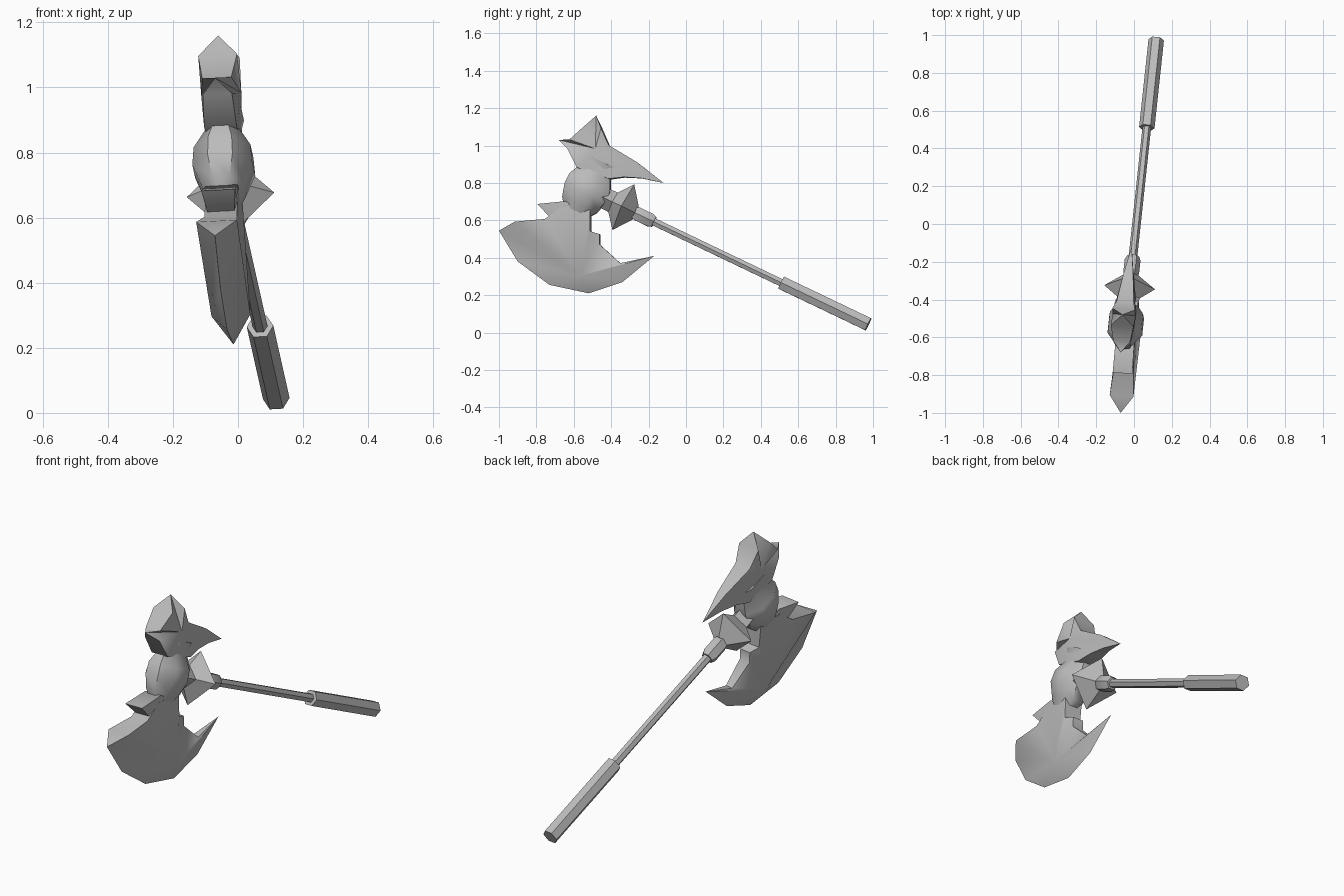
import bpy, bmesh, math
from mathutils import Vector

old = bpy.data.objects.get("Cube")
if old:
    bpy.data.objects.remove(old)

steel = bpy.data.materials.new("plain_grey")
steel.use_nodes = True
grey = (0.5, 0.5, 0.5, 1)
steel.diffuse_color = grey
steel.node_tree.nodes["Principled BSDF"].inputs["Base Color"].default_value = grey

# Slightly tilted frame: N across the blade, D down the handle, E towards the horn
N = Vector((1, -0.082, 0.053)).normalized()
D = Vector((0.107, 1, -0.478)).normalized()
E = N.cross(D).normalized()


def on_plane(y, z, off=0.0):
    """Point on the weapon's middle plane, pushed sideways by off."""
    return Vector((0.04 + 0.082 * y - 0.053 * z, y, z)) + N * off


def on_axis(y):
    """Point on the handle axis."""
    return on_plane(y, 0.51 - 0.478 * y)


def finish(name, bm, angle):
    bmesh.ops.recalc_face_normals(bm, faces=bm.faces[:])
    mesh = bpy.data.meshes.new(name)
    bm.to_mesh(mesh)
    bm.free()
    mesh.materials.append(steel)
    obj = bpy.data.objects.new(name, mesh)
    bpy.context.collection.objects.link(obj)
    bpy.ops.object.select_all(action='DESELECT')
    obj.select_set(True)
    bpy.context.view_layer.objects.active = obj
    bpy.ops.object.shade_smooth_by_angle(angle=math.radians(angle))
    return obj


def loft(name, sections, u, v, sides, phase=0.0, angle=40):
    """Capped loft through (centre, radius along u, radius along v) sections."""
    bm = bmesh.new()
    rings = []
    for centre, ru, rv in sections:
        ring = []
        for i in range(sides):
            a = phase + math.tau * i / sides
            ring.append(bm.verts.new(centre + u * ru * math.cos(a) + v * rv * math.sin(a)))
        rings.append(ring)
    for a, b in zip(rings, rings[1:]):
        for i in range(sides):
            j = (i + 1) % sides
            bm.faces.new((a[i], a[j], b[j], b[i]))
    bm.faces.new(rings[0])
    bm.faces.new(rings[-1])
    return finish(name, bm, angle)


def rod(name, profile, sides, phase=0.0, angle=40):
    return loft(name, [(on_axis(y), r, r) for y, r in profile], N, E, sides, phase, angle)


def plate(name, rim, hub, angle=50):
    """Wedge from a rim of (y, z, half thickness); zero thickness is a sharp edge."""
    bm = bmesh.new()
    sides = []
    for s in (1, -1):
        ring = [bm.verts.new(on_plane(y, z, s * h)) for y, z, h in rim]
        mid = bm.verts.new(on_plane(hub[0], hub[1], s * hub[2]))
        for a, b in zip(ring, ring[1:] + ring[:1]):
            bm.faces.new((a, b, mid))
        sides.append(ring)
    a, b = sides
    for i in range(len(rim)):
        j = (i + 1) % len(rim)
        if rim[i][2] or rim[j][2]:
            bm.faces.new((a[i], a[j], b[j], b[i]))
    bmesh.ops.remove_doubles(bm, verts=bm.verts[:], dist=0.0005)
    return finish(name, bm, angle)


# Handle
rod("shaft", [(-0.25, 0.023), (0.54, 0.023)], 6)
rod("grip", [(0.51, 0.041), (0.975, 0.041)], 6)
rod("collar", [(-0.29, 0.03), (-0.26, 0.042), (-0.19, 0.042), (-0.17, 0.032)], 6)

# Four-pointed guard with its neck into the head
rod("guard", [(-0.46, 0.055), (-0.39, 0.058), (-0.335, 0.135), (-0.27, 0.04)], 4, 0, 30)

# Bulging head block, flared where the horn sits
centre = on_axis(-0.53)
bulge = [(-0.14, 0.07, 0.05), (-0.09, 0.11, 0.07), (-0.02, 0.13, 0.1),
         (0.04, 0.13, 0.095), (0.11, 0.095, 0.052), (0.17, 0.13, 0.065)]
loft("head_block", [(centre + E * t, ru, rv) for t, ru, rv in bulge],
     D, N, 8, math.pi / 8, 50)

# Horn on top
plate("horn", [
    (-0.48, 1.16, 0), (-0.54, 1.1, 0.06), (-0.62, 1.03, 0.045), (-0.68, 1.03, 0),
    (-0.63, 0.98, 0.045), (-0.58, 0.88, 0.05), (-0.41, 0.82, 0.05),
    (-0.33, 0.83, 0.035), (-0.24, 0.825, 0.02), (-0.12, 0.8, 0),
    (-0.26, 0.91, 0.025), (-0.41, 1.0, 0.045), (-0.45, 1.09, 0.06)],
    (-0.48, 0.98, 0.062))

# Large crescent blade below
plate("blade", [
    (-1.0, 0.545, 0), (-0.9, 0.38, 0), (-0.73, 0.255, 0), (-0.52, 0.21, 0),
    (-0.34, 0.27, 0), (-0.17, 0.41, 0), (-0.35, 0.37, 0.02), (-0.46, 0.47, 0.03),
    (-0.46, 0.525, 0.03), (-0.51, 0.54, 0.045), (-0.51, 0.66, 0.05),
    (-0.66, 0.67, 0.05), (-0.75, 0.605, 0.05), (-0.91, 0.59, 0.063)],
    (-0.56, 0.3, 0.06))

# Spur between blade and head
plate("spur", [
    (-0.79, 0.685, 0.052), (-0.73, 0.62, 0.042), (-0.66, 0.59, 0.045),
    (-0.56, 0.65, 0.045), (-0.64, 0.7, 0.05)],
    (-0.68, 0.65, 0.05))
